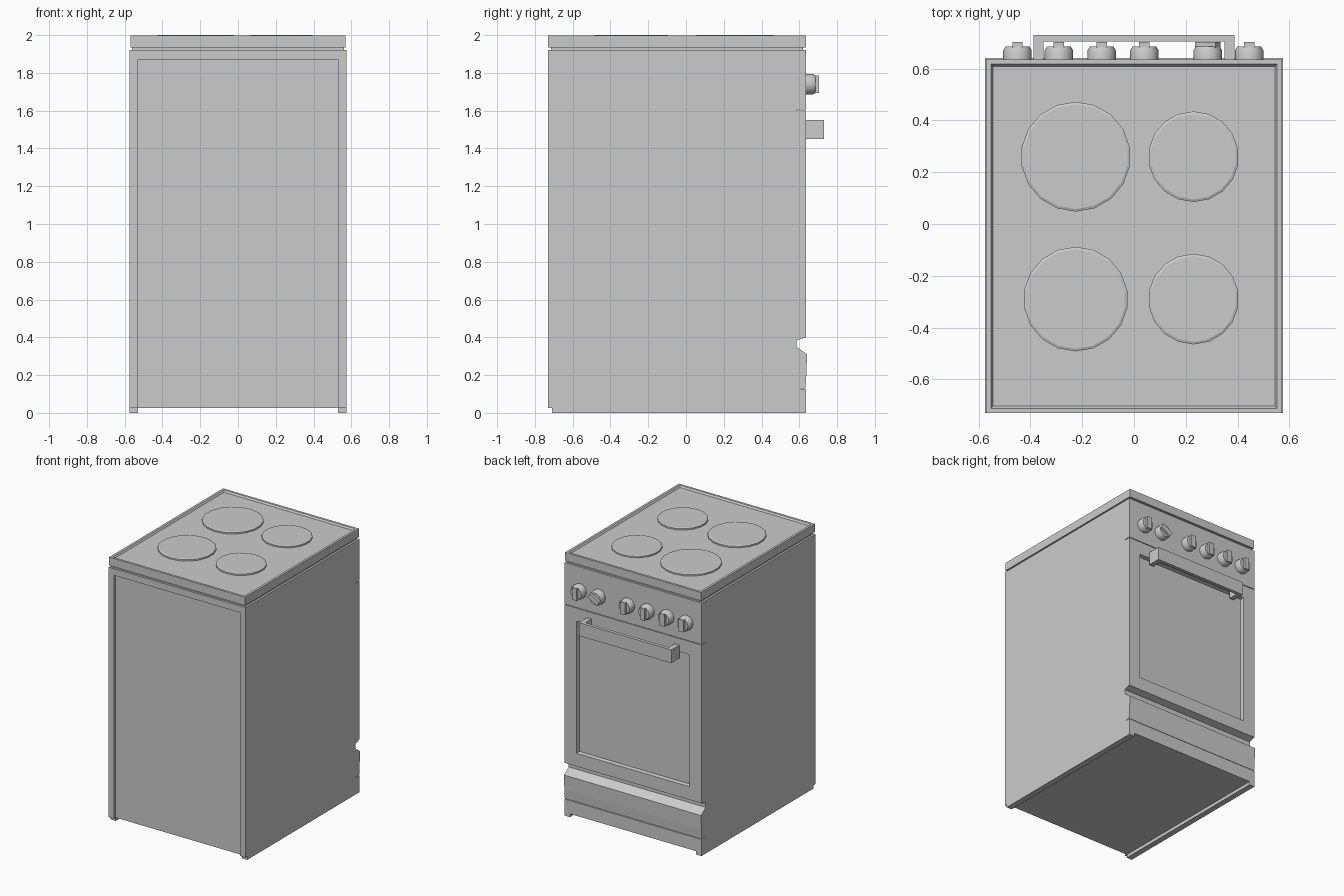
import bpy, bmesh, math
from mathutils import Matrix, Vector

if "Cube" in bpy.data.objects:
    bpy.data.objects.remove(bpy.data.objects["Cube"])


def finish(name, bm):
    bmesh.ops.recalc_face_normals(bm, faces=bm.faces[:])
    me = bpy.data.meshes.new(name)
    bm.to_mesh(me)
    bm.free()
    ob = bpy.data.objects.new(name, me)
    bpy.context.collection.objects.link(ob)
    return ob


def add_box(bm, x0, x1, y0, y1, z0, z1):
    m = (Matrix.Translation(((x0 + x1) / 2, (y0 + y1) / 2, (z0 + z1) / 2))
         @ Matrix.Diagonal((x1 - x0, y1 - y0, z1 - z0, 1)))
    return bmesh.ops.create_cube(bm, size=1, matrix=m)["verts"]


def box(name, *dims):
    bm = bmesh.new()
    add_box(bm, *dims)
    return finish(name, bm)


def prism(profile, half_width):
    """Extrude a (y, z) outline across x."""
    bm = bmesh.new()
    f = bm.faces.new([bm.verts.new((-half_width, y, z)) for y, z in profile])
    ext = bmesh.ops.extrude_face_region(bm, geom=[f])["geom"]
    bmesh.ops.translate(bm, vec=(2 * half_width, 0, 0),
                        verts=[v for v in ext if isinstance(v, bmesh.types.BMVert)])
    bmesh.ops.recalc_face_normals(bm, faces=bm.faces[:])
    return bm


def recess(bm, direction, border, slope, depth):
    """Sink a panel into the face that looks along the direction."""
    bm.normal_update()
    face = max(bm.faces, key=lambda f: (f.normal.dot(direction) > 0.9) * f.calc_area())
    bmesh.ops.inset_region(bm, faces=[face], thickness=border)
    bmesh.ops.inset_region(bm, faces=[face], thickness=slope, depth=-depth)


def lathe_disc(bm, rings, sides, matrix):
    """Stack of (radius, height) rings closed at both ends."""
    loops = []
    for r, h in rings:
        loops.append([bm.verts.new(matrix @ Vector((r * math.cos(a), r * math.sin(a), h)))
                      for a in (2 * math.pi * i / sides for i in range(sides))])
    for a, b in zip(loops, loops[1:]):
        for i in range(sides):
            j = (i + 1) % sides
            bm.faces.new((a[i], a[j], b[j], b[i]))
    bm.faces.new(loops[0][::-1])
    bm.faces.new(loops[-1])


# Main cabinet with set-back door bay, control fascia and plinth
finish("cabinet", prism([(-0.71, 0.025), (0.635, 0.025), (0.635, 0.125), (0.585, 0.13),
                         (0.585, 1.605), (0.635, 1.605), (0.635, 1.92), (-0.71, 1.92)], 0.575))

# Raised frame round the rear panel, and side skids
for side, s in (("left", -1), ("right", 1)):
    xs = sorted((s * 0.53, s * 0.575))
    box(side + "_rear_post", *xs, -0.73, -0.71, 0.025, 1.92)
    box(side + "_skid", *xs, -0.71, 0.635, 0, 0.025)
box("rear_top_rail", -0.53, 0.53, -0.73, -0.71, 1.87, 1.92)

# Hob plate on a narrow neck, with a shallow tray
box("hob_neck", -0.56, 0.56, -0.715, 0.62, 1.92, 1.935)
bm = bmesh.new()
add_box(bm, -0.57, 0.57, -0.73, 0.635, 1.935, 1.998)
recess(bm, Vector((0, 0, 1)), 0.025, 0.012, 0.013)
finish("hob_plate", bm)

# Four hotplates
for name, x, y, r in (("rear_left", -0.225, -0.29, 0.202), ("rear_right", 0.23, -0.29, 0.175),
                      ("front_left", -0.225, 0.26, 0.212), ("front_right", 0.23, 0.26, 0.175)):
    bm = bmesh.new()
    lathe_disc(bm, [(r, 1.98), (r, 1.996), (r - 0.01, 2.0)], 18,
               Matrix.Translation((x, y, 0)) @ Matrix.Rotation(math.pi / 2, 4, "Z"))
    finish(name + "_hotplate", bm)

# Oven door with sunken window
bm = prism([(0.585, 0.385), (0.635, 0.4), (0.635, 1.6), (0.585, 1.6)], 0.575)
recess(bm, Vector((0, 1, 0)), 0.14, 0.006, 0.03)
finish("oven_door", bm)

# Lower drawer front with slanted finger edge
finish("drawer_front", prism([(0.585, 0.13), (0.632, 0.13), (0.637, 0.2), (0.641, 0.31),
                              (0.585, 0.35)], 0.575))

# Door handle
bm = bmesh.new()
outline = [(-0.388, 0.63), (-0.388, 0.73), (0.388, 0.73), (0.388, 0.63),
           (0.35, 0.63), (0.35, 0.705), (-0.35, 0.705), (-0.35, 0.63)]
f = bm.faces.new([bm.verts.new((x, y, 1.45)) for x, y in outline])
ext = bmesh.ops.extrude_face_region(bm, geom=[f])["geom"]
bmesh.ops.translate(bm, vec=(0, 0, 0.1), verts=[v for v in ext if isinstance(v, bmesh.types.BMVert)])
finish("door_handle", bm)

# Control knobs, one of them turned
for i, x in enumerate((-0.45, -0.29, -0.125, 0.04, 0.285, 0.445)):
    place = Matrix.Translation((x, 0.63, 1.74)) @ Matrix.Rotation(-math.pi / 2, 4, "X")
    bm = bmesh.new()
    lathe_disc(bm, [(0.055, 0), (0.055, 0.04), (0.046, 0.055)], 12, place)
    grip = add_box(bm, -0.02, 0.02, -0.046, 0.046, 0.05, 0.073)
    turn = math.radians(60) if i == 4 else 0
    bmesh.ops.transform(bm, matrix=place @ Matrix.Rotation(turn, 4, "Z"), verts=grip)
    ob = finish(f"knob_{i + 1}", bm)
    bpy.ops.object.select_all(action="DESELECT")
    ob.select_set(True)
    bpy.context.view_layer.objects.active = ob
    bpy.ops.object.shade_smooth_by_angle(angle=math.radians(35))
